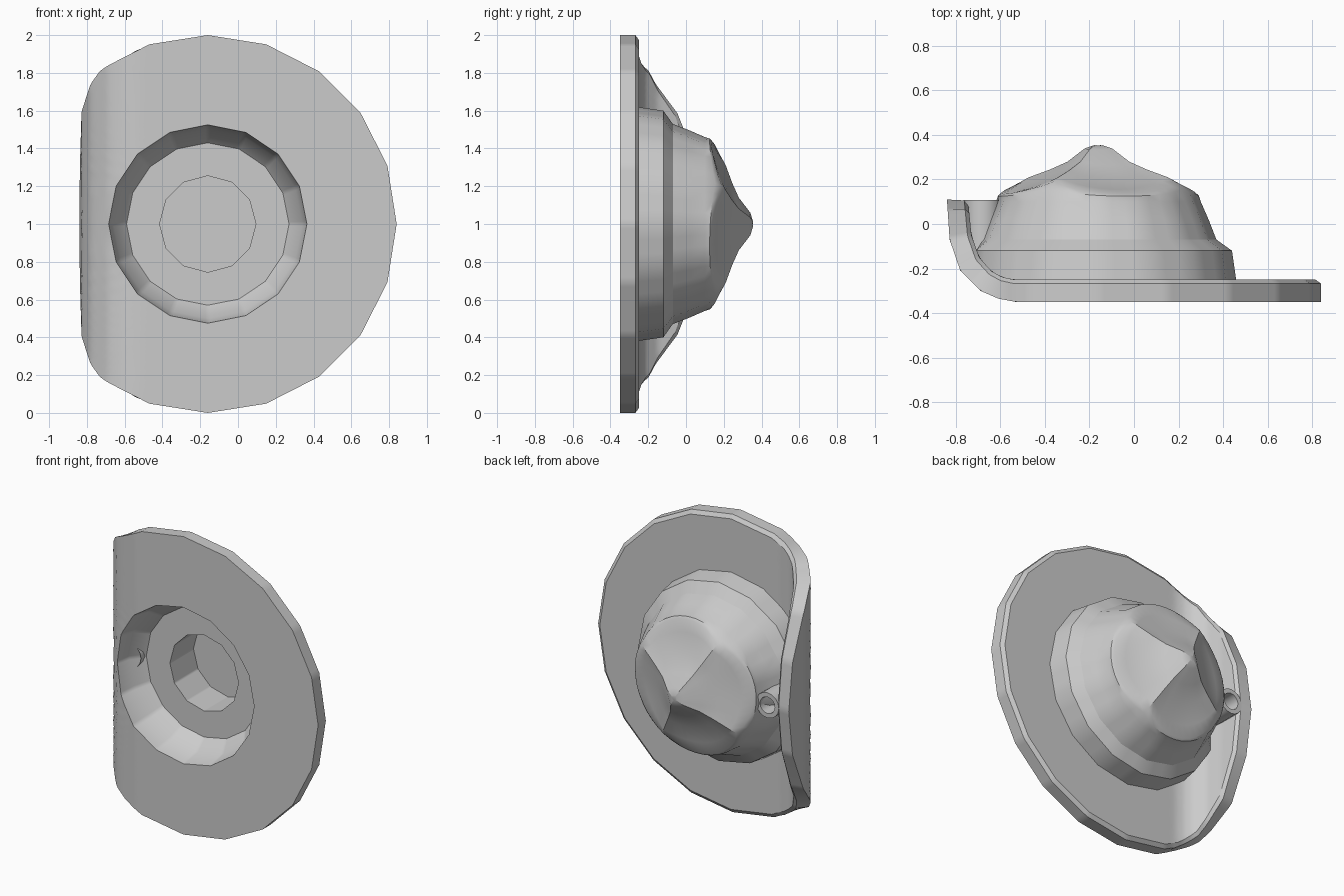
import bpy, bmesh, math

cube = bpy.data.objects.get("Cube")
if cube:
    bpy.data.objects.remove(cube)

grey = bpy.data.materials.new("plain grey")
grey.use_nodes = True
grey.diffuse_color = (0.6, 0.6, 0.6, 1)
grey.node_tree.nodes["Principled BSDF"].inputs["Base Color"].default_value = (0.6, 0.6, 0.6, 1)

CX, CZ = -0.16, 1.0


def loft(name, rings, cap=False):
    """Skin a list of closed rings, optionally capping the last one."""
    bm = bmesh.new()
    loops = [[bm.verts.new(p) for p in ring] for ring in rings]
    for a, b in zip(loops, loops[1:]):
        n = len(a)
        for i in range(n):
            j = (i + 1) % n
            bm.faces.new((a[i], a[j], b[j], b[i]))
    if cap:
        bm.faces.new(loops[-1])
    mesh = bpy.data.meshes.new(name)
    bm.to_mesh(mesh)
    bm.free()
    mesh.materials.append(grey)
    obj = bpy.data.objects.new(name, mesh)
    bpy.context.collection.objects.link(obj)
    bpy.ops.object.select_all(action="DESELECT")
    obj.select_set(True)
    bpy.context.view_layer.objects.active = obj
    bpy.ops.object.shade_smooth_by_angle(angle=math.radians(32))
    return obj


def polygon_radius(radius, sides, angle):
    step = 2 * math.pi / sides
    return radius * math.cos(step / 2) / math.cos(angle % step - step / 2)


def table(rows, s):
    """Interpolate rows of (s, values...) at s."""
    for a, b in zip(rows, rows[1:]):
        if s <= b[0]:
            break
    t = (s - a[0]) / (b[0] - a[0])
    return [p + (q - p) * t for p, q in zip(a[1:], b[1:])]


# Bend section: distance along, outer x and y, inner x and y
BEND = [(0, -0.53, -0.35, -0.54, -0.25),
        (0.08, -0.61, -0.335, -0.595, -0.237),
        (0.16, -0.69, -0.30, -0.64, -0.212),
        (0.285, -0.78, -0.21, -0.695, -0.15),
        (0.43, -0.828, -0.07, -0.73, -0.05),
        (0.63, -0.84, 0.11, -0.745, 0.105)]


def bent(r, angle, t):
    x, z = CX + r * math.cos(angle), CZ + r * math.sin(angle)
    s = -0.53 - x
    if s <= 0:
        return (x, -0.35 + 0.1 * t, z)
    ox, oy, ix, iy = table(BEND, s)
    return (ox + (ix - ox) * t, oy + (iy - oy) * t, z)


# Flange with its folded side, stepped recess and blind centre hole
N = 240
angles = [2 * math.pi * i / N for i in range(N)]


def flange_ring(inner, outer, f, t):
    return [bent(polygon_radius(inner, 16, a) * (1 - f) + polygon_radius(outer, 20, a) * f, a, t)
            for a in angles]


def flat_ring(r, sides, y):
    return [(CX + polygon_radius(r, sides, a) * math.cos(a), y,
             CZ + polygon_radius(r, sides, a) * math.sin(a)) for a in angles]


STEPS = 12
rings = [flange_ring(0.56, 0.975, i / STEPS, 1) for i in range(STEPS + 1)]
rings.append(flange_ring(0.56, 1, 1, 0.82))
rings += [flange_ring(0.525, 1, i / STEPS, 0) for i in range(STEPS, -1, -1)]
rings += [flat_ring(0.50, 16, -0.21), flat_ring(0.43, 16, -0.13),
          flat_ring(0.255, 12, -0.13), flat_ring(0.255, 12, 0.12)]
loft("flange", rings, cap=True)

# Hub with a four-ridged scooped crown
M = 48
RIDGE = [(0.43, 0.155), (0.40, 0.19), (0.36, 0.21), (0.25, 0.245),
         (0.16, 0.28), (0.07, 0.34), (0.02, 0.354)]
SCOOP = [(0.453, 0.125), (0.44, 0.135), (0.36, 0.155), (0.24, 0.205),
         (0.14, 0.265), (0.06, 0.333), (0.02, 0.353)]


def hub_point(r, y, a):
    x = CX + r * math.cos(a)
    if y < -0.1:
        x = max(x, -0.71)
    return (x, y, CZ + r * math.sin(a))


hub_angles = [2 * math.pi * i / M for i in range(M)]
rings = [[hub_point(polygon_radius(r, 16, a), y, a) for a in hub_angles]
         for r, y in [(0.62, -0.26), (0.60, -0.12), (0.53, -0.07), (0.495, 0.02), (0.46, 0.1)]]
for (r1, y1), (r2, y2) in zip(RIDGE, SCOOP):
    ring = []
    for a in hub_angles:
        w = abs(math.sin(2 * (a - math.radians(30)))) ** 0.8
        ring.append(hub_point(r1 + (r2 - r1) * w, y1 + (y2 - y1) * w, a))
    rings.append(ring)
loft("hub", rings, cap=True)

# Small socket between the hub and the folded side
loft("side_socket",
     [[(-0.68 + r * math.cos(a), y, CZ + r * math.sin(a))
       for a in (2 * math.pi * i / 16 for i in range(16))]
      for r, y in [(0.085, -0.18), (0.085, 0.108), (0.055, 0.108), (0.055, -0.05)]],
     cap=True)

# Face every surface outward: the hub and socket profiles run toward +y
for name in ("flange", "hub", "side_socket"):
    mesh = bpy.data.objects[name].data
    bm = bmesh.new()
    bm.from_mesh(mesh)
    bm.normal_update()
    last = max(bm.faces, key=lambda f: len(f.verts))
    wanted = -1 if name == "flange" else 1
    if last.normal.y * wanted < 0:
        bmesh.ops.reverse_faces(bm, faces=bm.faces[:])
    bm.to_mesh(mesh)
    bm.free()
